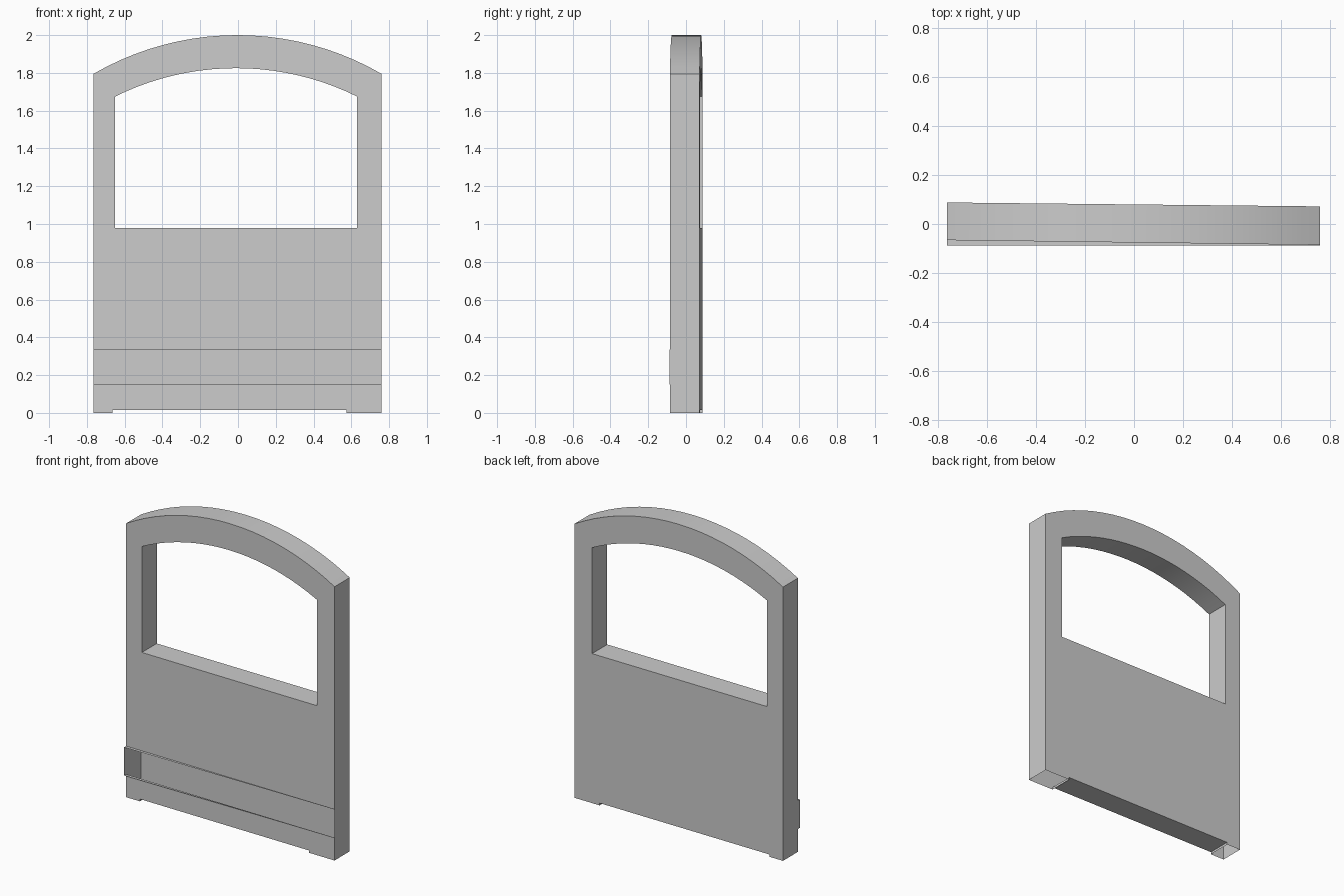
import bpy, bmesh, math

if "Cube" in bpy.data.objects:
    bpy.data.objects.remove(bpy.data.objects["Cube"])

XL, XR = -0.765, 0.76            # outer sides
WL, WR, SILL = -0.65, 0.63, 0.98  # window opening
SHOULDER, TOP = 1.795, 2.0       # outer arch
W_SHOULDER, W_TOP = 1.675, 1.825  # window arch
SLOT_LO, SLOT_HI = 0.15, 0.335   # open band across the front
NL, NR, NZ = -0.665, 0.575, 0.015  # notch under the base
LIP_Y = -0.087
N = 20

grey = bpy.data.materials.new("light grey")
grey.diffuse_color = (0.6, 0.6, 0.6, 1)
grey.use_nodes = True
grey.node_tree.nodes["Principled BSDF"].inputs["Base Color"].default_value = grey.diffuse_color


def front(x):
    return -0.066 - 0.0195 * (x - XL) / (XR - XL)


def back(x):
    return 0.088 - 0.016 * (x - XL) / (XR - XL)


def arc(x0, x1, z0, z1):
    """Circular arch from (x0, z0) to (x1, z0) peaking at z1."""
    c, h, s = (x0 + x1) / 2, (x1 - x0) / 2, z1 - z0
    r = (h * h + s * s) / (2 * s)
    a = math.asin(h / r)
    return [(c + r * math.sin(t), z1 - r + r * math.cos(t))
            for t in (a * (2 * i / N - 1) for i in range(N + 1))]


def make(name, faces):
    bm = bmesh.new()
    for f in faces:
        bm.faces.new([bm.verts.new(p) for p in f])
    bmesh.ops.remove_doubles(bm, verts=bm.verts, dist=0.0005)
    bmesh.ops.recalc_face_normals(bm, faces=bm.faces)
    me = bpy.data.meshes.new(name)
    bm.to_mesh(me)
    bm.free()
    me.materials.append(grey)
    ob = bpy.data.objects.new(name, me)
    bpy.context.collection.objects.link(ob)
    bpy.context.view_layer.objects.active = ob
    ob.select_set(True)
    bpy.ops.object.shade_smooth_by_angle(angle=math.radians(30))
    ob.select_set(False)


outer = arc(XL, XR, SHOULDER, TOP)
inner = arc(WL, WR, W_SHOULDER, W_TOP)

# Outline pieces shared by the front and back walls
wall = [[outer[i], outer[i + 1], inner[i + 1], inner[i]] for i in range(N)]
wall += [[(XL, SILL), (WL, SILL), inner[0], outer[0]],
         [(WR, SILL), (XR, SILL), outer[-1], inner[-1]],
         [(XL, SLOT_HI), (XR, SLOT_HI), (XR, SILL), (WR, SILL), (WL, SILL), (XL, SILL)],
         [(XL, 0), (NL, 0), (NL, NZ), (NR, NZ), (NR, 0), (XR, 0),
          (XR, SLOT_LO), (XL, SLOT_LO)]]
band = [[(XL, SLOT_LO), (XR, SLOT_LO), (XR, SLOT_HI), (XL, SLOT_HI)]]

faces = [[(x, front(x), z) for x, z in p] for p in wall]
faces += [[(x, back(x), z) for x, z in reversed(p)] for p in wall + band]


def bridge(path):
    """Join front and back walls along a path."""
    return [[(a[0], front(a[0]), a[1]), (b[0], front(b[0]), b[1]),
             (b[0], back(b[0]), b[1]), (a[0], back(a[0]), a[1])]
            for a, b in zip(path, path[1:])]


# Outer rim, window reveal, and notch underside; the two feet stay open below
left = [(XL, 0), (XL, SLOT_LO), (XL, SLOT_HI), (XL, SILL)]
right = [(XR, SILL), (XR, SLOT_HI), (XR, SLOT_LO), (XR, 0)]
faces += bridge(left + outer + right)
faces += bridge([(WL, SILL)] + inner + [(WR, SILL), (WL, SILL)])
faces += bridge([(NL, 0), (NL, NZ), (NR, NZ), (NR, 0)])
make("hollow_panel", faces)

# Shallow lip framing the open band, tapering towards the right
loop = [(XL, SLOT_LO), (XR, SLOT_LO), (XR, SLOT_HI), (XL, SLOT_HI), (XL, SLOT_LO)]
make("band_lip", [[(a[0], front(a[0]), a[1]), (b[0], front(b[0]), b[1]),
                   (b[0], LIP_Y, b[1]), (a[0], LIP_Y, a[1])]
                  for a, b in zip(loop, loop[1:])])
